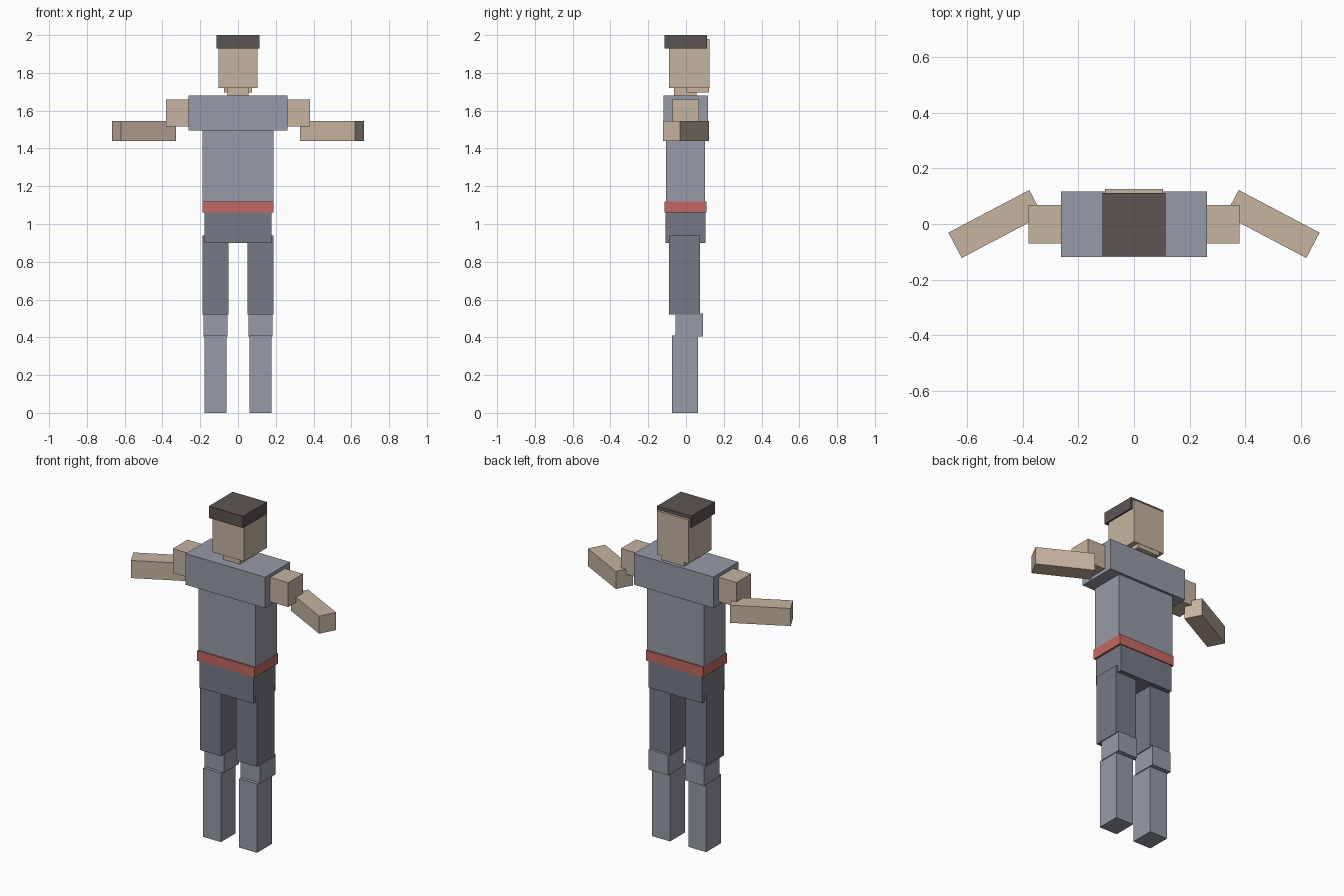
import bpy
import bmesh
import math
from mathutils import Matrix

if "Cube" in bpy.data.objects:
    bpy.data.objects.remove(bpy.data.objects["Cube"])


def material(name, rgb):
    m = bpy.data.materials.new(name)
    m.diffuse_color = (*rgb, 1)
    m.use_nodes = True
    m.node_tree.nodes["Principled BSDF"].inputs["Base Color"].default_value = m.diffuse_color
    return m


SKIN = material("skin", (0.571, 0.456, 0.352))
GREY = material("shirt_grey", (0.309, 0.328, 0.387))
DARK = material("trouser_grey", (0.181, 0.195, 0.238))
RED = material("belt_red", (0.539, 0.141, 0.122))
BROWN = material("hat_brown", (0.107, 0.089, 0.084))


def box(name, mat, x, y, z, turn=0):
    """Box spanning the (low, high) ranges, turned about its own vertical axis."""
    spans = (x, y, z)
    centre = [(a + b) / 2 for a, b in spans]
    size = [b - a for a, b in spans]
    bm = bmesh.new()
    bmesh.ops.create_cube(bm, size=1, matrix=Matrix.Diagonal((*size, 1)))
    mesh = bpy.data.meshes.new(name)
    bm.to_mesh(mesh)
    bm.free()
    mesh.materials.append(mat)
    obj = bpy.data.objects.new(name, mesh)
    obj.location = centre
    obj.rotation_euler.z = turn
    bpy.context.collection.objects.link(obj)


def pair(name, mat, x, y, z, turn=0):
    """The same box on both sides of the body."""
    box("right_" + name, mat, x, y, z, turn)
    box("left_" + name, mat, (-x[1], -x[0]), y, z, -turn)


# Head, with a narrower jaw block underneath at the back
box("hat", BROWN, (-0.113, 0.113), (-0.113, 0.111), (1.93, 2.0))
box("head", SKIN, (-0.104, 0.104), (-0.09, 0.125), (1.72, 1.98))
box("jaw", SKIN, (-0.074, 0.074), (0.003, 0.123), (1.695, 1.75))
box("neck", SKIN, (-0.056, 0.056), (-0.063, 0.055), (1.66, 1.74))

# Trunk
box("shoulders", GREY, (-0.262, 0.262), (-0.119, 0.117), (1.495, 1.68))
box("torso", GREY, (-0.188, 0.188), (-0.105, 0.10), (1.085, 1.51))
box("belt", RED, (-0.189, 0.189), (-0.114, 0.108), (1.06, 1.12))
box("hips", DARK, (-0.177, 0.177), (-0.108, 0.102), (0.90, 1.08))

# Arms, forearms swung forward at the elbow
pair("upper_arm", SKIN, (0.24, 0.38), (-0.071, 0.068), (1.515, 1.66))
pair("forearm", SKIN, (0.3335, 0.6625), (-0.0515, 0.0515), (1.44, 1.545),
     math.radians(-27.8))

# Legs
pair("thigh", DARK, (0.05, 0.188), (-0.09, 0.075), (0.52, 0.94))
pair("knee", GREY, (0.055, 0.183), (-0.055, 0.09), (0.405, 0.525))
pair("shin", GREY, (0.06, 0.178), (-0.075, 0.064), (0.0, 0.41))
